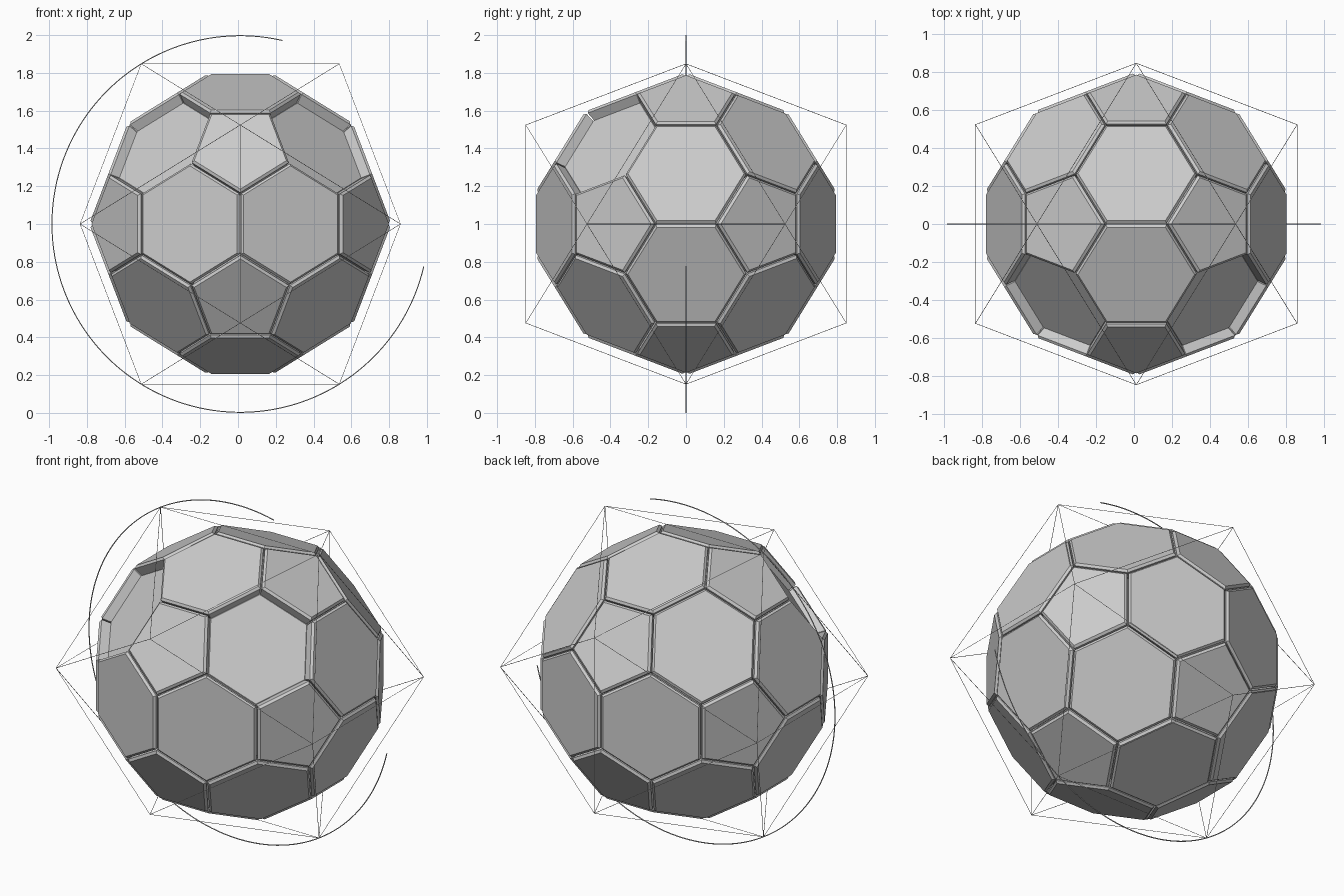
import bpy, bmesh, math
from mathutils import Vector

if "Cube" in bpy.data.objects:
    bpy.data.objects.remove(bpy.data.objects["Cube"])

CENTER = Vector((0.012, 0, 1))
R = 0.997            # radius of the wire cage and of the arc
BALL = 0.943         # ball size relative to the cage
DEPTH = 0.062        # panel thickness
GAP, CHAMFER_W, CHAMFER_H = 0.004, 0.015, 0.013


def mesh_object(name, bm):
    bmesh.ops.recalc_face_normals(bm, faces=bm.faces[:])
    me = bpy.data.meshes.new(name)
    bm.to_mesh(me)
    bm.free()
    ob = bpy.data.objects.new(name, me)
    ob.location = CENTER
    bpy.context.collection.objects.link(ob)
    return ob


def wire_object(name, paths, radius, res):
    cu = bpy.data.curves.new(name, 'CURVE')
    cu.dimensions = '3D'
    cu.bevel_depth = radius
    cu.bevel_resolution = res
    cu.use_fill_caps = True
    for path in paths:
        sp = cu.splines.new('POLY')
        sp.points.add(len(path) - 1)
        for p, co in zip(sp.points, path):
            p.co = (*co, 1)
    ob = bpy.data.objects.new(name, cu)
    ob.location = CENTER
    bpy.context.collection.objects.link(ob)
    return ob


# Icosahedron corners, edges and the truncated corners at the edge thirds
phi = (1 + 5 ** 0.5) / 2
corners = []
for a in (1, -1):
    for b in (phi, -phi):
        corners += [Vector((a, 0, b)), Vector((0, b, a)), Vector((b, a, 0))]
corners = [c.normalized() * R for c in corners]
edge_len = R * 1.05146
edges = [(p, q) for i, p in enumerate(corners) for q in corners[i + 1:]
         if (p - q).length < edge_len * 1.1]
points = [(2 * p + q) / 3 * BALL for p, q in edges] + [(p + 2 * q) / 3 * BALL for p, q in edges]

# Face directions: 12 pentagons at the corners, 20 hexagons at the triangle centres
pent_dirs = [c.normalized() for c in corners]
hex_dirs = []
for i, p in enumerate(corners):
    for j in range(i + 1, 12):
        for k in range(j + 1, 12):
            q, r = corners[j], corners[k]
            if max((p - q).length, (q - r).length, (p - r).length) < edge_len * 1.1:
                hex_dirs.append((p + q + r).normalized())


def add_panel(bm, n):
    top = max(p.dot(n) for p in points)
    ring = [p for p in points if p.dot(n) > top - 1e-3]
    mid = sum(ring, Vector()) / len(ring)
    u = (ring[0] - mid).normalized()
    v = n.cross(u)
    ring.sort(key=lambda p: math.atan2((p - mid).dot(v), (p - mid).dot(u)))
    apothem = ((ring[0] + ring[1]) / 2 - mid).length

    def level(inset, drop):
        k = (1 - drop / top) * (1 - inset / apothem)
        c = n * (top - drop)
        return [bm.verts.new(c + (p - mid) * k) for p in ring]

    levels = [level(GAP + CHAMFER_W, 0), level(GAP, CHAMFER_H), level(GAP, DEPTH + 0.01)]
    bm.faces.new(levels[0])
    bm.faces.new(levels[-1][::-1])
    for a, b in zip(levels, levels[1:]):
        for i in range(len(ring)):
            j = (i + 1) % len(ring)
            bm.faces.new((a[i], b[i], b[j], a[j]))


# Panels; the two upper front hexagons are left out as windows
for name, dirs in (("pentagon_panels", pent_dirs), ("hexagon_panels", hex_dirs)):
    bm = bmesh.new()
    for n in dirs:
        window = name == "hexagon_panels" and abs(n.x) > 0.5 and n.y < -0.5 and n.z > 0.5
        if not window:
            add_panel(bm, n)
    mesh_object(name, bm)

# Inner core that forms the window floors
bm = bmesh.new()
core_scale = 1 - DEPTH / (0.7947 * BALL * R)
for p in points:
    bm.verts.new(p * core_scale)
bmesh.ops.convex_hull(bm, input=bm.verts[:])
bmesh.ops.dissolve_limit(bm, angle_limit=0.02, verts=bm.verts[:], edges=bm.edges[:])
mesh_object("inner_core", bm)

# Thin wire cage around the ball
wire_object("wire_cage", edges, 0.0014, 0)

# Three-quarter arc in the front plane
arc = [(R * math.cos(math.radians(t)), 0, R * math.sin(math.radians(t)))
       for t in (77 + 270 * i / 120 for i in range(121))]
wire_object("outer_arc", [arc], 0.003, 1)
